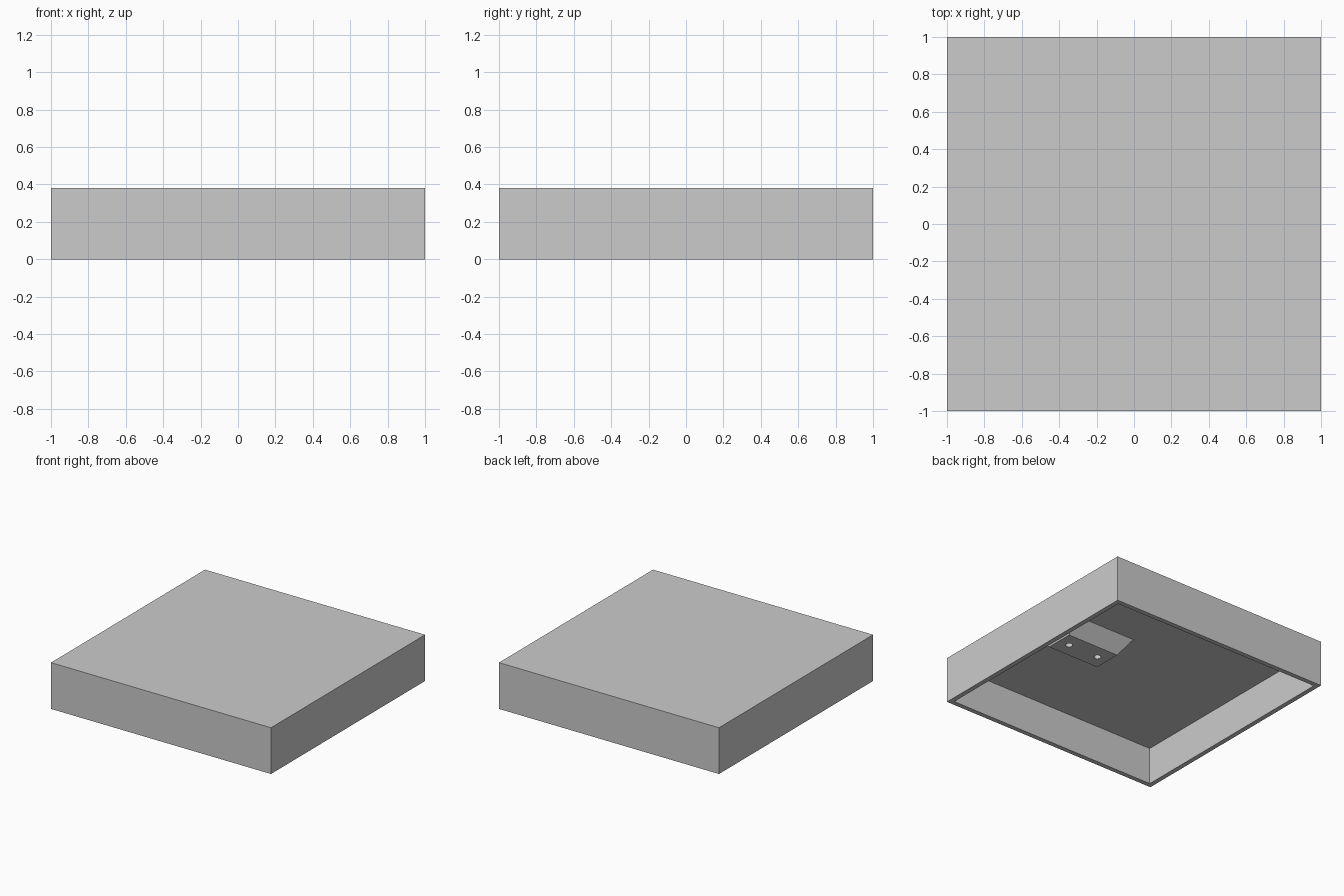
import bpy
import bmesh
from mathutils import Matrix

default = bpy.data.objects.get("Cube")
if default:
    bpy.data.objects.remove(default, do_unlink=True)

HEIGHT, WALL, CEILING = 0.38, 0.055, 0.305

grey = bpy.data.materials.new("plain_grey")
grey.use_nodes = True
grey.diffuse_color = (0.6, 0.6, 0.6, 1)
grey.node_tree.nodes["Principled BSDF"].inputs["Base Color"].default_value = (0.6, 0.6, 0.6, 1)


def add_object(name, bm):
    bmesh.ops.recalc_face_normals(bm, faces=bm.faces)
    mesh = bpy.data.meshes.new(name)
    bm.to_mesh(mesh)
    bm.free()
    mesh.materials.append(grey)
    obj = bpy.data.objects.new(name, mesh)
    bpy.context.collection.objects.link(obj)
    return obj


def box(size, centre):
    bm = bmesh.new()
    matrix = Matrix.Translation(centre) @ Matrix.Diagonal((*size, 1))
    bmesh.ops.create_cube(bm, size=1, matrix=matrix)
    return bm


# Hollow square cover, open underneath
bm = box((2, 2, HEIGHT), (0, 0, HEIGHT / 2))
bm.faces.ensure_lookup_table()
floor = min(bm.faces, key=lambda f: f.calc_center_median().z)
bmesh.ops.inset_region(bm, faces=[floor], thickness=WALL)
recess = bmesh.ops.extrude_face_region(bm, geom=[floor])
bmesh.ops.translate(bm, vec=(0, 0, CEILING),
                    verts=[v for v in recess["geom"] if isinstance(v, bmesh.types.BMVert)])
if floor.is_valid:
    bmesh.ops.delete(bm, geom=[floor], context="FACES")
add_object("cover_shell", bm)

# Tapered mounting block hanging from the ceiling, on the +x side
CENTRE_X, BLOCK_BOTTOM = 0.5, 0.185
block_top = CEILING + 0.002
bm = box((0.47, 0.235, block_top - BLOCK_BOTTOM),
         (CENTRE_X, 0, (block_top + BLOCK_BOTTOM) / 2))
for v in bm.verts:
    if v.co.z > CEILING:
        v.co.x += 0.08 if v.co.x > CENTRE_X else -0.08
        v.co.y += 0.1 if v.co.y > 0 else -0.1
block = add_object("mounting_block", bm)

# Two round screw holes cut into the block
bm = bmesh.new()
for side in (-1, 1):
    bmesh.ops.create_cone(bm, cap_ends=True, segments=24, radius1=0.027, radius2=0.027,
                          depth=0.16, matrix=Matrix.Translation((CENTRE_X + side * 0.139, 0, BLOCK_BOTTOM)))
cutter = add_object("hole_cutter", bm)
cutter.hide_render = True
cutter.hide_set(True)
cut = block.modifiers.new("screw_holes", "BOOLEAN")
cut.object = cutter
cut.operation = "DIFFERENCE"
cut.solver = "EXACT"
